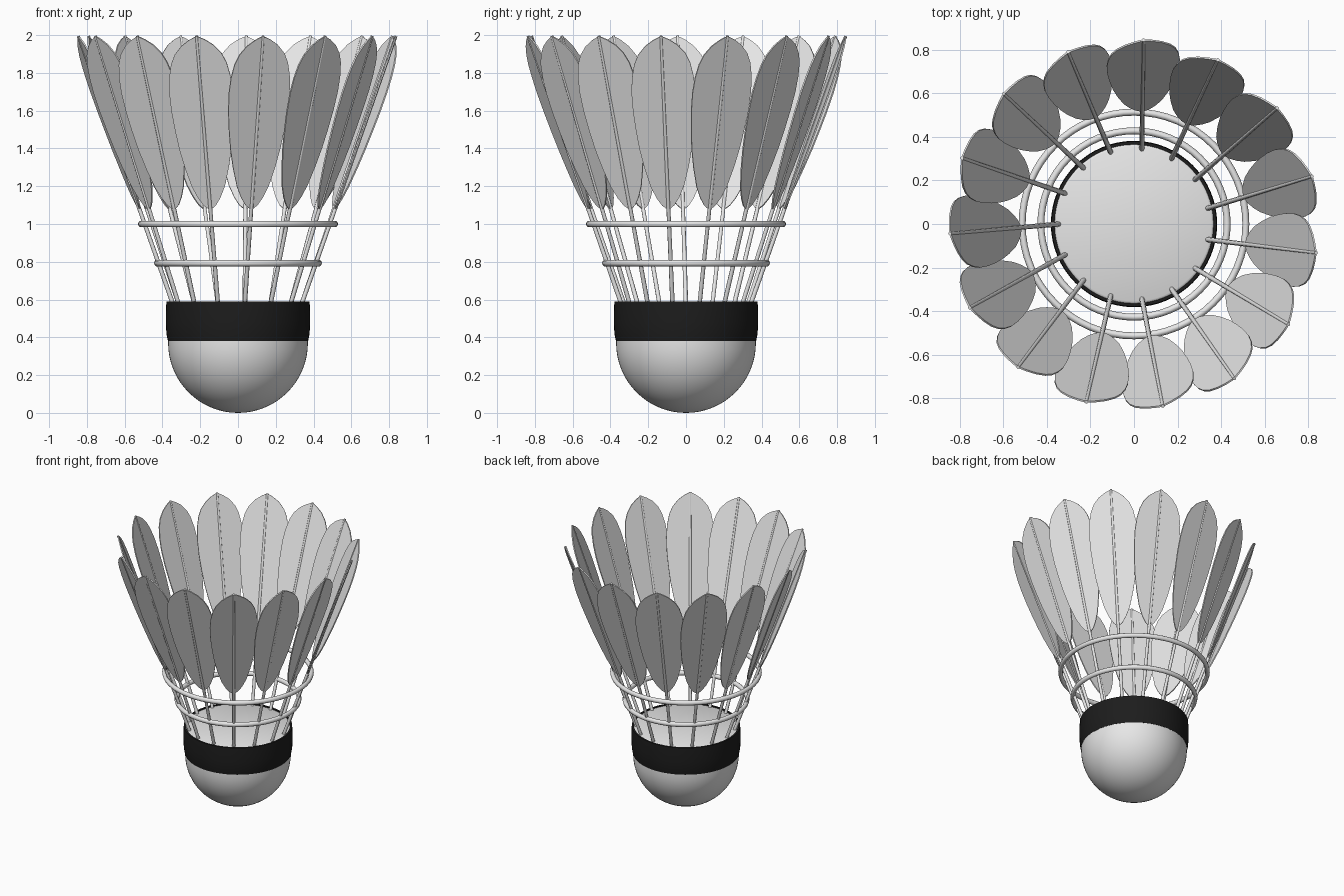
import bpy, bmesh, math
from mathutils import Vector

if "Cube" in bpy.data.objects:
    bpy.data.objects.remove(bpy.data.objects["Cube"])


def material(name, c):
    m = bpy.data.materials.new(name)
    m.diffuse_color = (*c, 1)
    m.use_nodes = True
    m.node_tree.nodes["Principled BSDF"].inputs["Base Color"].default_value = m.diffuse_color
    return m


white = material("white", (0.8, 0.8, 0.8))
black = material("black", (0.012, 0.012, 0.012))


def add_object(name, verts, faces, mat, angle=40):
    me = bpy.data.meshes.new(name)
    me.from_pydata(verts, [], faces)
    bm = bmesh.new()
    bm.from_mesh(me)
    bmesh.ops.remove_doubles(bm, verts=bm.verts, dist=1e-5)
    bmesh.ops.recalc_face_normals(bm, faces=bm.faces)
    bm.to_mesh(me)
    bm.free()
    me.materials.append(mat)
    ob = bpy.data.objects.new(name, me)
    bpy.context.collection.objects.link(ob)
    bpy.ops.object.select_all(action='DESELECT')
    ob.select_set(True)
    bpy.context.view_layer.objects.active = ob
    bpy.ops.object.shade_smooth_by_angle(angle=math.radians(angle))
    return ob


def lathe(name, profile, mat, n=64, closed=False):
    """Spin a (radius, height) profile around z."""
    k = len(profile)
    verts = [(r * math.cos(2 * math.pi * i / n), r * math.sin(2 * math.pi * i / n), z)
             for i in range(n) for r, z in profile]
    faces = []
    for i in range(n):
        j = (i + 1) % n
        for a in range(k if closed else k - 1):
            b = (a + 1) % k
            faces.append((i * k + a, j * k + a, j * k + b, i * k + b))
    return add_object(name, verts, faces, mat)


# Cork: hemisphere, short cylinder, softened flat top
R = 0.37
dome = [(R * math.sin(t), R - R * math.cos(t))
        for t in (math.pi / 2 * i / 16 for i in range(17))]
lathe("cork_base", dome + [(R, 0.575), (0.366, 0.583), (0.355, 0.588), (0, 0.588)], white)

# Dark band around the cork
lathe("cork_band", [(0.365, 0.38), (0.371, 0.38), (0.379, 0.42), (0.382, 0.48),
                    (0.381, 0.55), (0.379, 0.59), (0.365, 0.59)], black, closed=True)

# Thread rings
for name, r, z in (("lower_ring", 0.428, 0.793), ("upper_ring", 0.514, 1.0)):
    t = 0.016
    lathe(name, [(r + t * math.cos(a), z + 1.1 * t * math.sin(a))
                 for a in (2 * math.pi * i / 10 for i in range(10))], white, closed=True)

# Feathers: tapered shaft plus thin blade, slightly twisted
Z0, Z1 = 0.57, 1.995
OUTLINE = [(1.08, 0.008), (1.10, 0.033), (1.14, 0.06), (1.2, 0.088), (1.3, 0.117),
           (1.4, 0.139), (1.5, 0.154), (1.6, 0.165), (1.7, 0.169), (1.78, 0.163),
           (1.85, 0.148), (1.9, 0.125), (1.945, 0.086), (1.975, 0.042), (1.99, 0.01)]
TWIST = math.radians(9)
HALF = 0.004


def polar(r, deg, z):
    a = math.radians(deg)
    return Vector((r * math.cos(a), r * math.sin(a), z))


for i in range(15):
    ang = 12 + 24 * i
    base, tip = polar(0.342, ang, Z0), polar(0.847, ang + 3, Z1)
    axis = (tip - base).normalized()
    a = math.radians(ang + 3)
    side = Vector((-math.sin(a), math.cos(a), 0))
    side = (side - axis * side.dot(axis)).normalized()
    out = side.cross(axis)
    # counter-clockwise edge leans inward so neighbours overlap
    wide = side * math.cos(TWIST) - out * math.sin(TWIST)
    nrm = wide.cross(axis)

    n = 8
    verts = [p + (side * math.cos(q) + out * math.sin(q)) * r
             for p, r in ((base, 0.012), (tip, 0.008))
             for q in (2 * math.pi * k / n for k in range(n))]
    faces = [(k, (k + 1) % n, n + (k + 1) % n, n + k) for k in range(n)]
    faces += [tuple(range(n)), tuple(range(n, 2 * n))]
    add_object(f"feather_shaft_{i + 1}", verts, faces, white, 50)

    # Each blade section is a flat four-cornered strip
    verts, faces = [], []
    for z, w in OUTLINE:
        c = base.lerp(tip, (z - Z0) / (Z1 - Z0))
        verts += [c + wide * s * w + nrm * h * HALF
                  for s, h in ((-1, 1), (1, 1), (1, -1), (-1, -1))]
    m = len(OUTLINE)
    for s in range(m - 1):
        for k in range(4):
            j = (k + 1) % 4
            faces.append((4 * s + k, 4 * s + j, 4 * s + 4 + j, 4 * s + 4 + k))
    faces += [(0, 1, 2, 3), tuple(4 * m - 4 + k for k in range(4))]
    add_object(f"feather_blade_{i + 1}", verts, faces, white)
